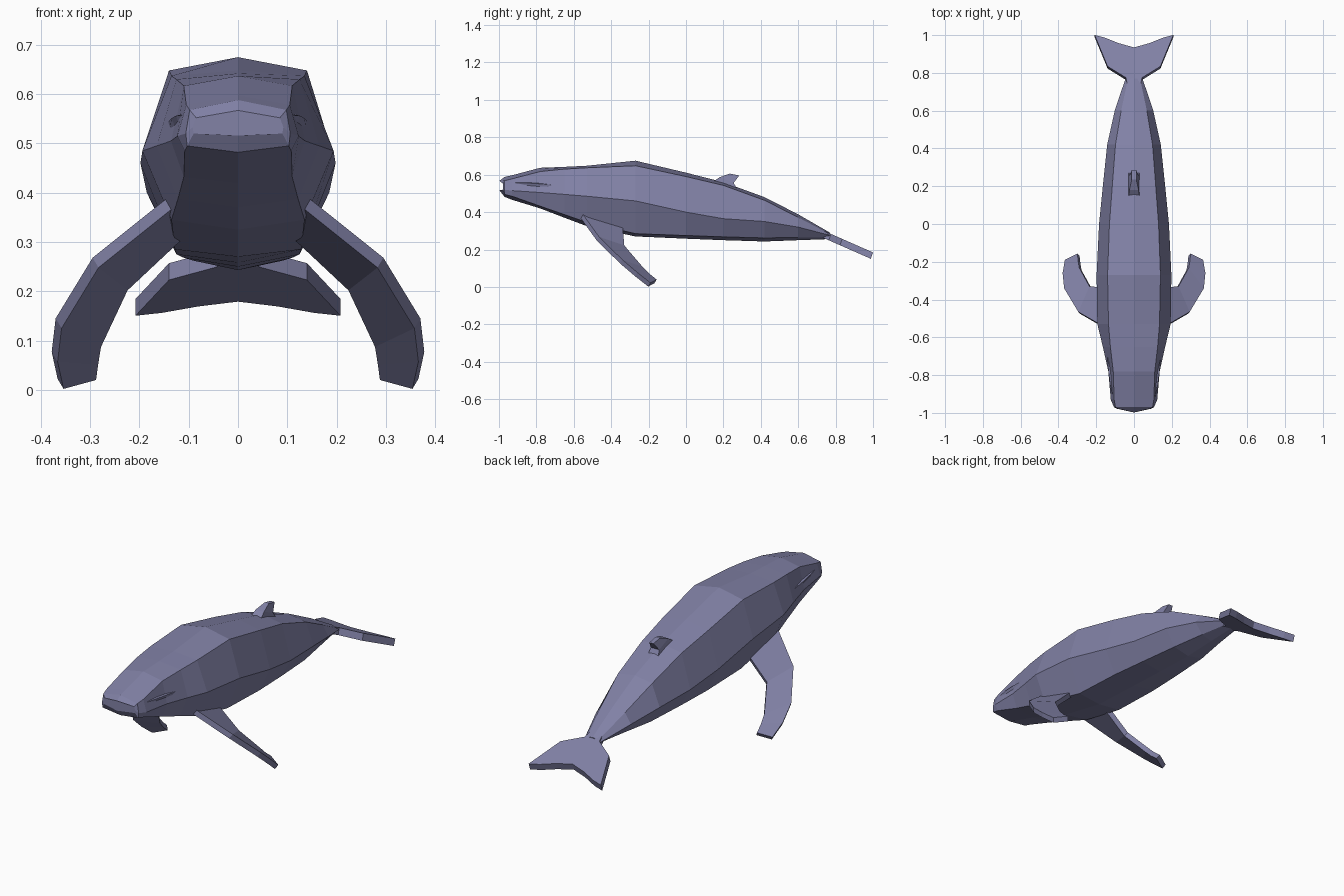
import bpy, bmesh
from mathutils import Vector

mat = bpy.data.materials.new("blue_grey")
mat.diffuse_color = (0.22, 0.22, 0.38, 1)


def finish(name, bm):
    bmesh.ops.recalc_face_normals(bm, faces=bm.faces)
    me = bpy.data.meshes.new(name)
    bm.to_mesh(me)
    bm.free()
    ob = bpy.data.objects.new(name, me)
    bpy.context.collection.objects.link(ob)
    me.materials.append(mat)
    return ob


def loft(name, rings):
    """Skin a row of equal-sized closed rings and cap both ends."""
    bm = bmesh.new()
    vs = [[bm.verts.new(p) for p in r] for r in rings]
    n = len(rings[0])
    for a, b in zip(vs, vs[1:]):
        for i in range(n):
            j = (i + 1) % n
            bm.faces.new((a[i], a[j], b[j], b[i]))
    bm.faces.new(vs[0])
    bm.faces.new(vs[-1])
    return finish(name, bm)


def both_sides(name, rings):
    for side, s in (("right", 1), ("left", -1)):
        loft(f"{side}_{name}", [[(s * x, y, z) for x, y, z in r] for r in rings])


# Body: y, top z, shoulder x z, flank x z, belly edge x z, belly z
stations = [
    (-0.998, .567, .085, .552, .092, .533, .090, .520, .516),
    (-0.970, .588, .098, .568, .106, .520, .103, .495, .482),
    (-0.930, .597, .105, .578, .123, .515, .108, .485, .466),
    (-0.780, .637, .110, .617, .136, .505, .110, .432, .420),
    (-0.650, .642, .125, .630, .165, .495, .122, .387, .370),
    (-0.530, .648, .135, .637, .194, .485, .135, .345, .325),
    (-0.270, .675, .140, .648, .198, .460, .128, .285, .270),
    (0.000, .611, .130, .590, .185, .400, .125, .275, .258),
    (0.200, .560, .115, .543, .165, .365, .110, .268, .250),
    (0.420, .480, .098, .463, .142, .350, .090, .262, .243),
    (0.600, .388, .068, .372, .102, .320, .060, .265, .250),
    (0.770, .290, .032, .282, .045, .276, .030, .265, .256),
]
rings = []
for k, (y, zt, xe, ze, xs, zs, xl, zl, zb) in enumerate(stations):
    ys = y + (0.02 if k == 0 else 0)
    half = [(xe, ys, ze), (xs, ys, zs), (xl, ys, zl)]
    rings.append([(0, y, zt)] + half + [(0, y, zb)]
                 + [(-a, b, c) for a, b, c in reversed(half)])
loft("body", rings)

# Mouth fold: thin ridge along each cheek
lip = [(.094, -.970, .560, .006), (.116, -.850, .558, .010),
       (.124, -.780, .553, .011), (.140, -.690, .545, .002)]
both_sides("lip", [[(x - .01, y, z + .004), (x + d, y, z - .002), (x, y, z - .028)]
                   for x, y, z, d in lip])

# Flippers: leading and trailing edge of the upper face, given thickness
lead = [(.130, -.560, .400), (.295, -.465, .268), (.370, -.340, .145),
        (.378, -.260, .077), (.366, -.190, .022)]
trail = [(.110, -.340, .340), (.236, -.330, .222), (.290, -.232, .107),
         (.296, -.195, .070), (.300, -.157, .040)]
thick = Vector((-.012, -.012, -.020))
both_sides("flipper", [[Vector(a), Vector(b), Vector(b) + thick, Vector(a) + thick]
                       for a, b in zip(lead, trail)])

# Tail fluke: flat outline on a sloping plane, extruded down
half = [(.035, .740), (.043, .775), (.140, .835), (.208, 1.0), (.155, .987), (.080, .957)]
outline = half + [(0, .935)] + [(-x, y) for x, y in reversed(half)]
bm = bmesh.new()
top = bm.faces.new([bm.verts.new((x, y, .290 - .44 * (y - .76))) for x, y in outline])
ext = bmesh.ops.extrude_face_region(bm, geom=[top], use_keep_orig=True)
bmesh.ops.translate(bm, vec=(0, -.012, -.034),
                    verts=[v for v in ext["geom"] if isinstance(v, bmesh.types.BMVert)])
finish("tail_fluke", bm)

# Dorsal fin: small swept-back wedge
fin = [(.030, .140, .560, .275, .520), (.024, .180, .587, .255, .556),
       (.012, .235, .606, .285, .596)]
loft("dorsal_fin", [[(-w, y0, z0), (w, y0, z0), (w, y1, z1), (-w, y1, z1)]
                    for w, y0, z0, y1, z1 in fin])
